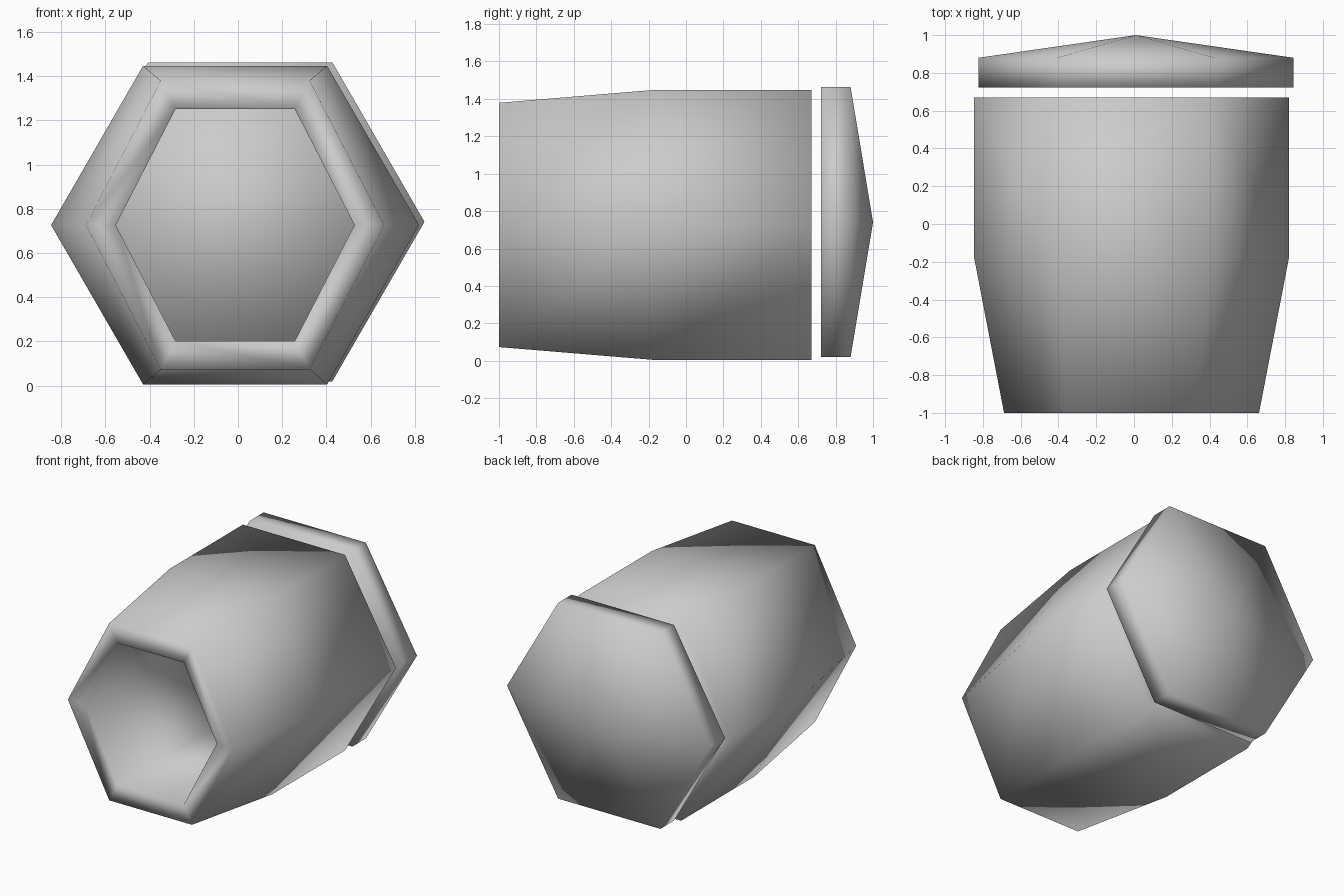
import bpy, bmesh
from math import cos, sin, radians

if "Cube" in bpy.data.objects:
    bpy.data.objects.remove(bpy.data.objects["Cube"])


def ring(bm, cx, cz, y, rx, hz):
    """Hexagon in the xz plane: rx = half width at the side points, hz = half height."""
    k = hz / sin(radians(60))
    return [bm.verts.new((cx + rx * cos(radians(60 * i)), y,
                          cz + k * sin(radians(60 * i)))) for i in range(6)]


def bridge(bm, a, b):
    for i in range(6):
        j = (i + 1) % 6
        bm.faces.new((a[i], a[j], b[j], b[i]))


def finish(bm, name):
    bmesh.ops.recalc_face_normals(bm, faces=bm.faces[:])
    me = bpy.data.meshes.new(name)
    bm.to_mesh(me)
    bm.free()
    for p in me.polygons:
        p.use_smooth = True
    ob = bpy.data.objects.new(name, me)
    bpy.context.collection.objects.link(ob)
    return ob


# Hollow hexagonal body: outer skin, front rim, inner bore, back rim
bm = bmesh.new()
profile = [(-1.0, 0.675, 0.653), (-0.18, 0.833, 0.721), (0.67, 0.833, 0.721),
           (0.67, 0.54, 0.525), (-1.0, 0.54, 0.525)]
rings = [ring(bm, -0.013, 0.726, *p) for p in profile]
for a, b in zip(rings, rings[1:] + rings[:1]):
    bridge(bm, a, b)
finish(bm, "barrel_body")

# Separate back cap: short hexagonal plate with a low pyramid behind
bm = bmesh.new()
front = ring(bm, 0.01, 0.741, 0.722, 0.834, 0.722)
back = ring(bm, 0.01, 0.741, 0.88, 0.834, 0.722)
bridge(bm, front, back)
bm.faces.new(front)
tip = bm.verts.new((0.01, 1.0, 0.741))
for i in range(6):
    bm.faces.new((back[i], back[(i + 1) % 6], tip))
finish(bm, "back_cap")
